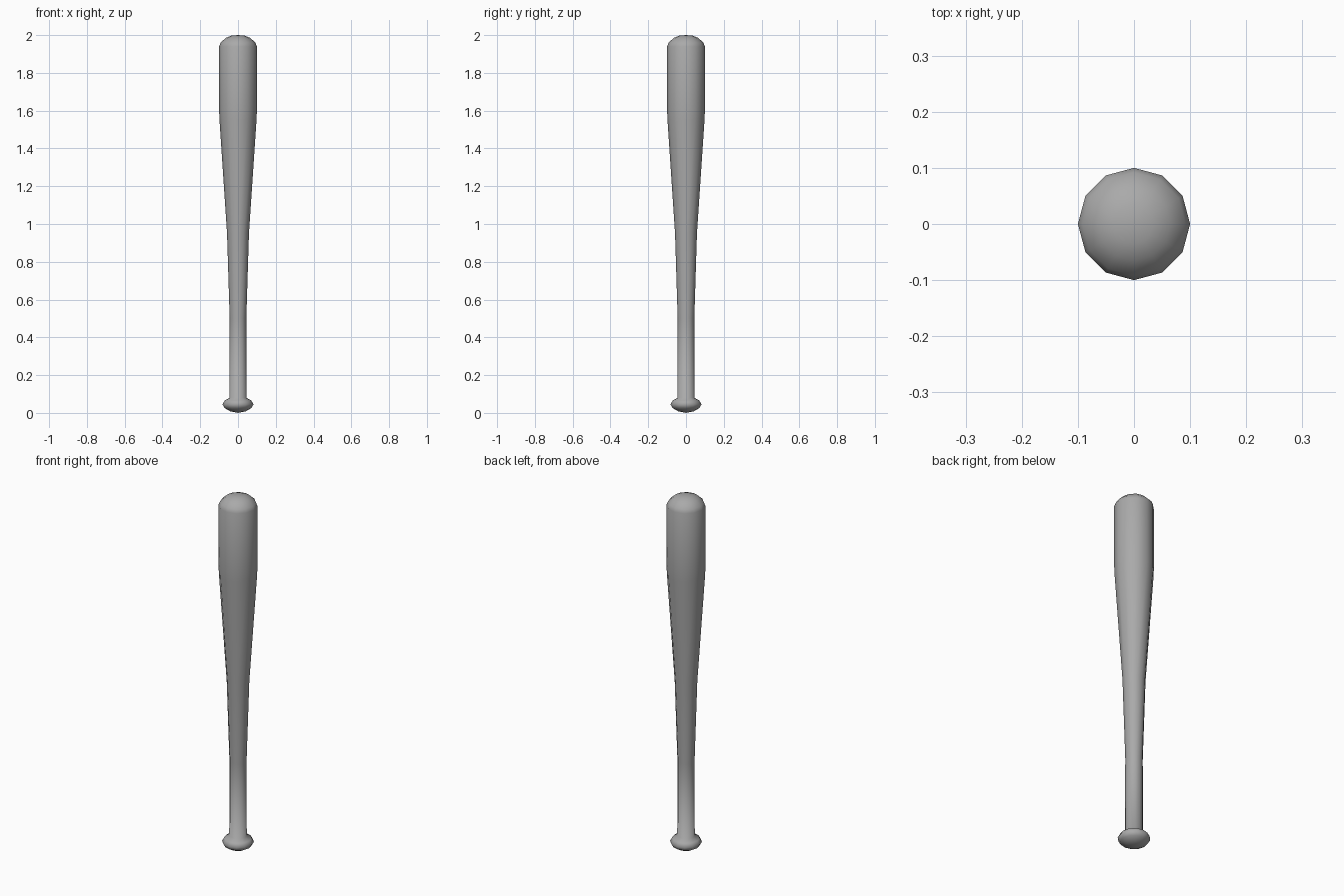
import bpy
import bmesh
from math import cos, sin, tau, radians

cube = bpy.data.objects.get("Cube")
if cube:
    bpy.data.objects.remove(cube, do_unlink=True)

SIDES = 12


def make_material(name, colour):
    mat = bpy.data.materials.new(name)
    mat.use_nodes = True
    mat.diffuse_color = colour
    mat.node_tree.nodes["Principled BSDF"].inputs["Base Color"].default_value = colour
    return mat


def lathe(name, profile, mat):
    """Turn (radius, height) pairs about z; a zero radius makes a pole."""
    bm = bmesh.new()
    rings = []
    for r, z in profile:
        count = SIDES if r else 1
        rings.append([bm.verts.new((r * cos(tau * i / SIDES), r * sin(tau * i / SIDES), z))
                      for i in range(count)])
    for low, high in zip(rings, rings[1:]):
        for i in range(SIDES):
            j = (i + 1) % SIDES
            if len(low) == 1:
                bm.faces.new((low[0], high[j], high[i]))
            elif len(high) == 1:
                bm.faces.new((low[i], low[j], high[0]))
            else:
                bm.faces.new((low[i], low[j], high[j], high[i]))
    mesh = bpy.data.meshes.new(name)
    bm.to_mesh(mesh)
    bm.free()
    mesh.materials.append(mat)
    obj = bpy.data.objects.new(name, mesh)
    bpy.context.collection.objects.link(obj)
    bpy.ops.object.select_all(action="DESELECT")
    obj.select_set(True)
    bpy.context.view_layer.objects.active = obj
    bpy.ops.object.shade_smooth_by_angle(angle=radians(60))
    return obj


grey = make_material("plain grey", (0.4, 0.4, 0.4, 1))

# Bottom knob, slim grip, taper, straight barrel and domed tip in one turned body
lathe("bat_body", [
    (0, 0), (0.04, 0.008), (0.07, 0.025), (0.082, 0.045), (0.07, 0.066), (0.045, 0.08),
    (0.044, 0.5), (0.058, 0.95),
    (0.098, 1.55), (0.1, 1.6), (0.1, 1.94),
    (0.092, 1.96), (0.065, 1.985), (0.035, 1.997), (0, 2),
], grey)
